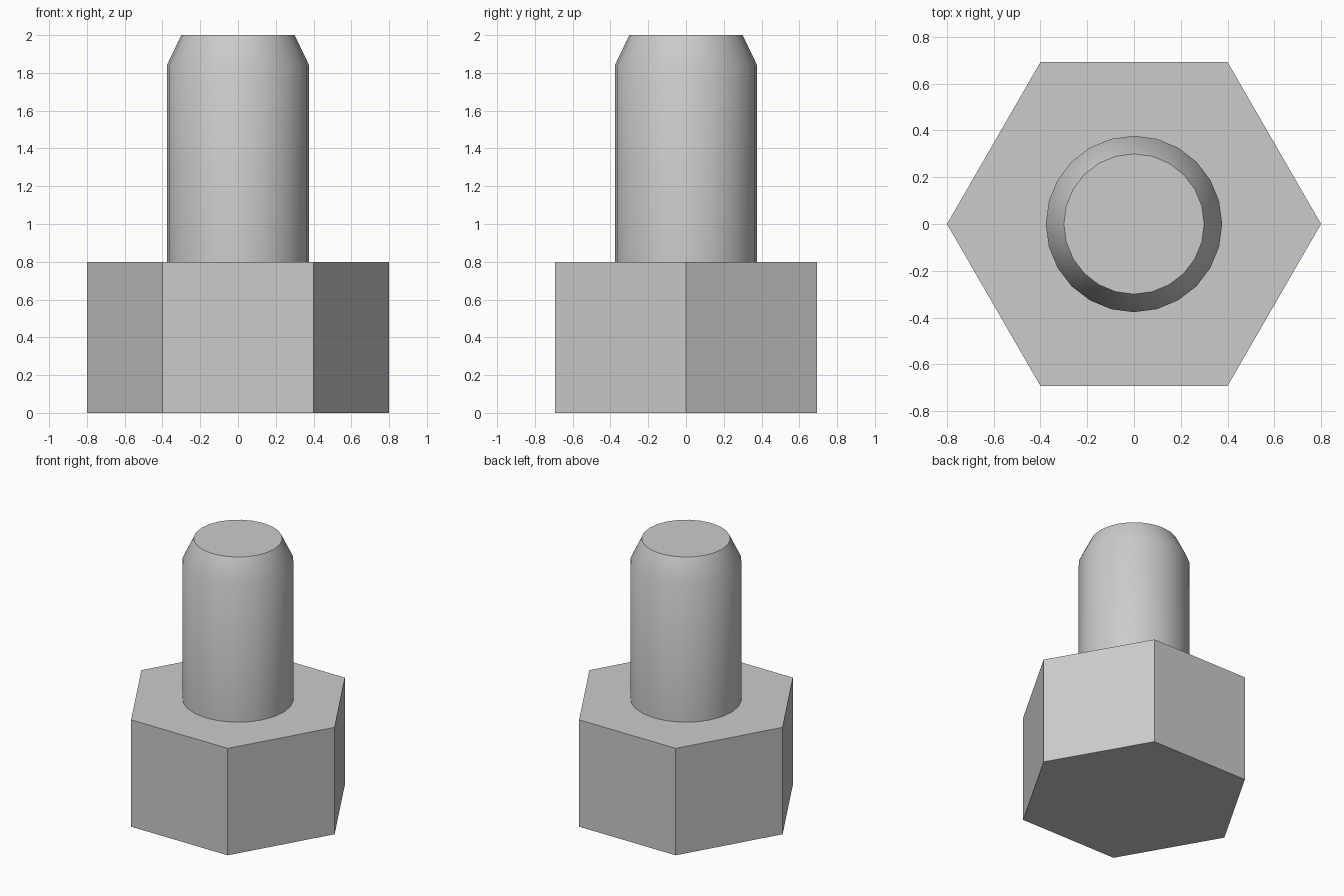
import bpy, bmesh, math

cube = bpy.data.objects.get("Cube")
if cube:
    bpy.data.objects.remove(cube, do_unlink=True)

# Single plain steel colour
steel = bpy.data.materials.new("grey_steel")
steel.use_nodes = True
steel.diffuse_color = (0.6, 0.6, 0.6, 1)
steel.node_tree.nodes["Principled BSDF"].inputs["Base Color"].default_value = (0.6, 0.6, 0.6, 1)


def turned_part(name, profile, sides, cap_bottom):
    """Stack regular rings from (radius, height) pairs and cap the ends."""
    bm = bmesh.new()
    rings = []
    for radius, z in profile:
        angles = [math.tau * i / sides for i in range(sides)]
        rings.append([bm.verts.new((radius * math.cos(a), radius * math.sin(a), z)) for a in angles])
    for low, high in zip(rings, rings[1:]):
        for i in range(sides):
            j = (i + 1) % sides
            bm.faces.new((low[i], low[j], high[j], high[i]))
    bm.faces.new(rings[-1])
    if cap_bottom:
        bm.faces.new(rings[0][::-1])
    mesh = bpy.data.meshes.new(name)
    bm.to_mesh(mesh)
    bm.free()
    mesh.materials.append(steel)
    obj = bpy.data.objects.new(name, mesh)
    bpy.context.collection.objects.link(obj)
    return obj


# Hexagonal head, flat-faced
turned_part("hex_head", [(0.8, 0), (0.8, 0.8)], 6, True)

# Round shank with a chamfered tip, seated on the head
shank = turned_part("shank", [(0.377, 0.8), (0.377, 1.84), (0.3, 2.0)], 24, False)
bpy.ops.object.select_all(action='DESELECT')
shank.select_set(True)
bpy.context.view_layer.objects.active = shank
bpy.ops.object.shade_smooth_by_angle(angle=math.radians(40))
